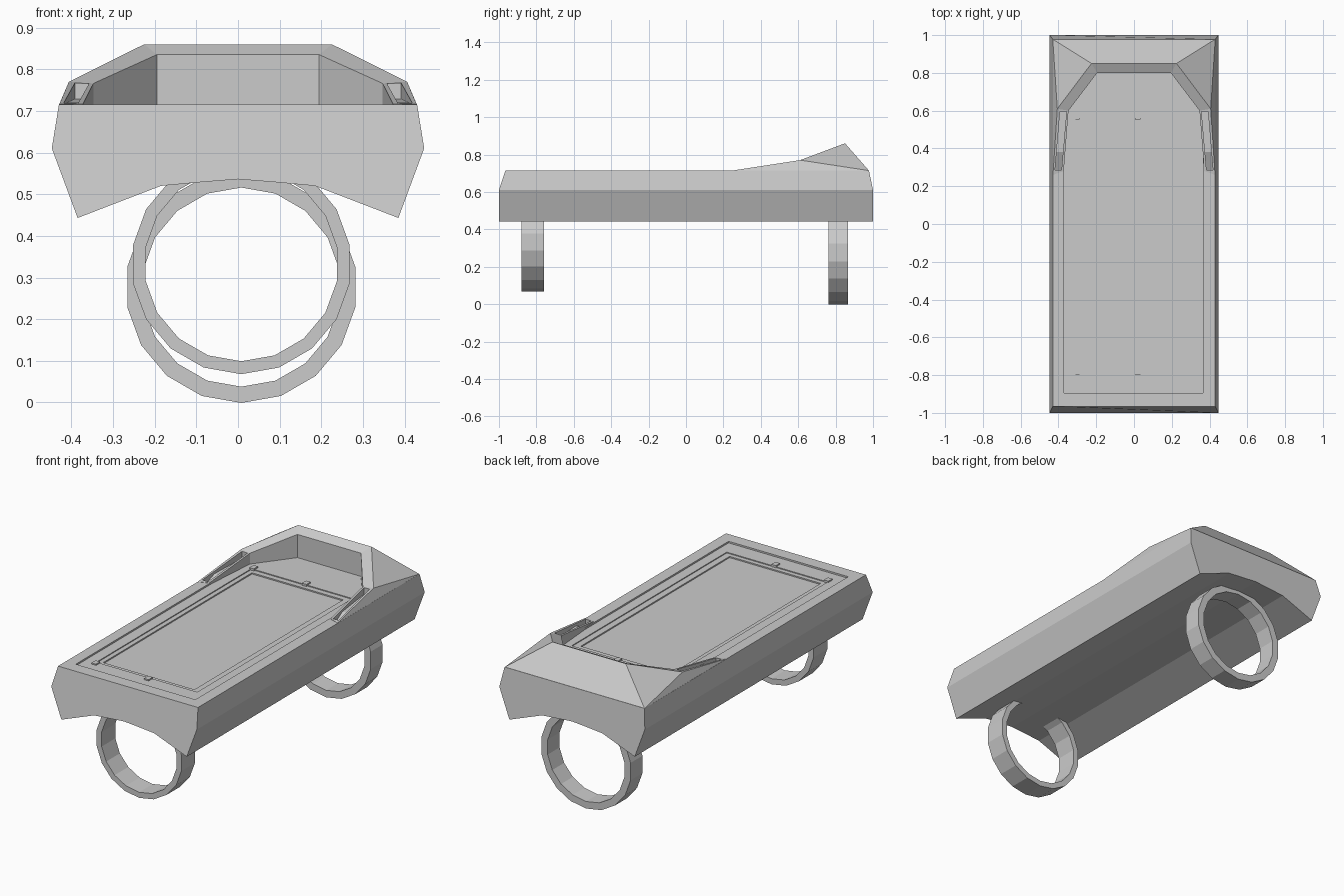
import bpy, bmesh, math

if "Cube" in bpy.data.objects:
    bpy.data.objects.remove(bpy.data.objects["Cube"])

grey = bpy.data.materials.new("plain grey")
grey.use_nodes = True
COL = (0.6, 0.6, 0.6, 1)
grey.diffuse_color = COL
grey.node_tree.nodes["Principled BSDF"].inputs["Base Color"].default_value = COL


def make(name, verts, faces):
    bm = bmesh.new()
    vs = [bm.verts.new(v) for v in verts]
    for f in faces:
        bm.faces.new([vs[i] for i in f])
    bmesh.ops.recalc_face_normals(bm, faces=bm.faces)
    me = bpy.data.meshes.new(name)
    bm.to_mesh(me)
    bm.free()
    ob = bpy.data.objects.new(name, me)
    bpy.context.collection.objects.link(ob)
    me.materials.append(grey)
    return ob


def loft(name, a, b):
    """Closed solid between two matching loops."""
    n = len(a)
    sides = [(i, (i + 1) % n, n + (i + 1) % n, n + i) for i in range(n)]
    return make(name, a + b, sides + [tuple(range(n)), tuple(range(n, 2 * n))])


def box(name, x0, x1, y0, y1, z0, z1):
    ring = [(x0, y0), (x1, y0), (x1, y1), (x0, y1)]
    return loft(name, [(x, y, z0) for x, y in ring], [(x, y, z1) for x, y in ring])


def cut(ob, cutters):
    bpy.context.view_layer.objects.active = ob
    for c in cutters:
        m = ob.modifiers.new("cut", "BOOLEAN")
        m.operation, m.solver, m.object = "DIFFERENCE", "EXACT", c
        bpy.ops.object.modifier_apply(modifier=m.name)


# Body: arched cross-section, top edges bevelled at both ends
half = [(0.43, 0.715), (0.447, 0.61), (0.385, 0.443), (0.185, 0.52), (0.1, 0.528)]
section = half + [(0, 0.536)] + [(-x, z) for x, z in reversed(half)]
body = loft("body",
            [(x, -0.965 if z > 0.7 else -1, z) for x, z in section],
            [(x, 0.978 if z > 0.7 else 1, z) for x, z in section])

# Hood: horseshoe rim from arm tip round the back to the other arm tip
outer = [(0.429, 0.26, 0.716), (0.406, 0.61, 0.77), (0.225, 0.85, 0.86)]
inner = [(0.372, 0.28, 0.717), (0.347, 0.60, 0.766), (0.195, 0.80, 0.835)]
skirt = [(0.429, 0.26, 0.714), (0.43, 0.978, 0.714)]
foot = [(x, y, 0.69) for x, y, z in inner]


def both(pts):
    return pts + [(-x, y, z) for x, y, z in reversed(pts)]


O, I, S, F = both(outer), both(inner), both(skirt), both(foot)
verts = O + I + S + F                       # O 0-5, I 6-11, S 12-15, F 16-21
faces = [(i, i + 1, i + 7, i + 6) for i in range(5)]             # rim
faces += [(i + 6, i + 7, i + 17, i + 16) for i in range(5)]      # inner wall
faces += [(0, 12, 13, 1), (1, 13, 2), (2, 13, 14, 3), (3, 14, 4), (4, 14, 15, 5)]
faces += [(0, 6, 16, 12), (5, 11, 21, 15)]                       # arm tips
faces += [(12, 16, 17, 13), (17, 18, 13), (13, 18, 19, 14), (14, 19, 20), (14, 20, 21, 15)]
hood = make("hood", verts, faces)

# Channels along the two arms
profile = [(0.285, 0.675), (0.38, 0.72), (0.595, 0.728), (0.595, 0.9), (0.285, 0.9)]
channels = []
for s in (1, -1):
    sides = [[(s * (x - 0.085 * (y - 0.285)), y, z) for y, z in profile] for x in (0.384, 0.418)]
    channels.append(loft("channel_cutter", *sides))

# Stepped recess for the screen
steps = [box("recess_cutter", -0.37, 0.365, -0.895, 0.83, 0.706, 0.9),
         box("step_cutter", -0.31, 0.31, -0.80, 0.56, 0.701, 0.9),
         box("screen_cutter", -0.285, 0.275, -0.775, 0.53, 0.694, 0.9)]
cut(body, steps + channels)
cut(hood, channels)
for c in steps + channels:
    bpy.data.objects.remove(c)

# Small retaining clips at the ends of the screen
for x in (-0.303, 0.02):
    for y in (0.57, -0.815):
        box("clip", x - 0.014, x + 0.014, y - 0.018, y + 0.018, 0.700, 0.713)


# Finger rings: 18-sided bands, vertex at the bottom
def band(name, y0, y1, zc, r_out, r_in, n=18):
    v, f = [], []
    for i in range(n):
        a = 2 * math.pi * i / n
        for r, y in ((r_out, y0), (r_out, y1), (r_in, y1), (r_in, y0)):
            v.append((0.008 + r * math.sin(a), y, zc - r * math.cos(a)))
        j = (i + 1) % n
        f += [(4 * i + k, 4 * i + (k + 1) % 4, 4 * j + (k + 1) % 4, 4 * j + k) for k in range(4)]
    return make(name, v, f)


band("front_ring", -0.88, -0.76, 0.332, 0.264, 0.233)
band("back_ring", 0.762, 0.866, 0.277, 0.278, 0.239)
